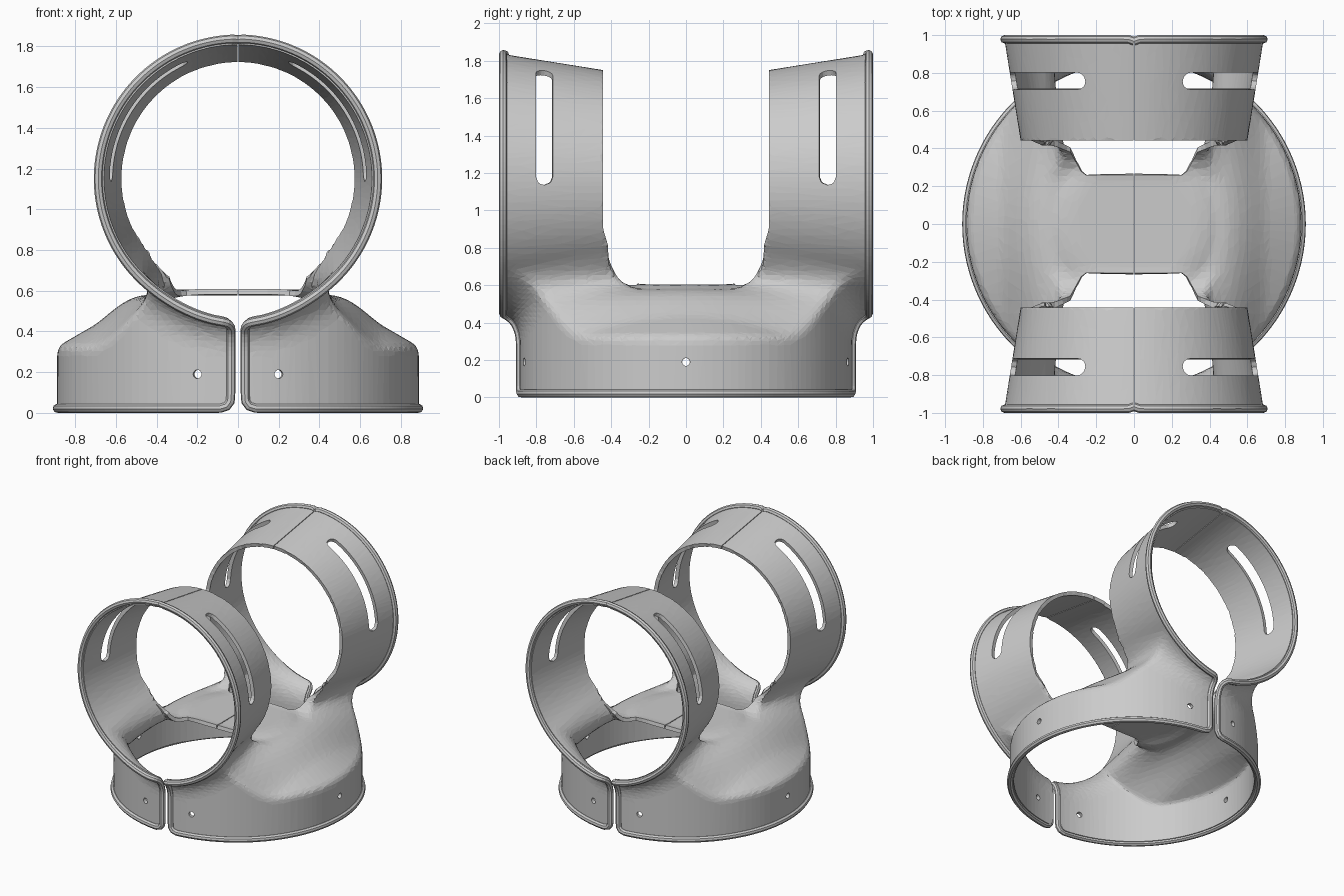
import bpy, bmesh, math
from mathutils import Vector

if "Cube" in bpy.data.objects:
    bpy.data.objects.remove(bpy.data.objects["Cube"])

H = 0.025            # sampling step of the blended surface
CZ = 1.15            # height of the collar axis


def collar_radius(y):
    return 0.6 + 0.16 * (abs(y) - 0.44)


def smooth_min(a, b, k):
    h = max(k - abs(a - b), 0) / k
    return min(a, b) - h * h * k / 4


def smoothstep(t):
    t = min(max(t, 0), 1)
    return t * t * (3 - 2 * t)


def field(p):
    """Domed skirt, raised under the collars, blended with a flared pipe along y."""
    x, y, z = abs(p[0]), abs(p[1]), p[2]
    r = math.hypot(x, y)
    cone = -smooth_min(-(0.33 + 0.578 * (0.88 - r)), 1, 0.1)
    cone = smooth_min(cone, 0.605, 0.06)
    top = max(cone, cone + (0.58 - cone) * smoothstep((0.72 - x) / 0.36))
    dome = -smooth_min(0.888 - r, 0.8 * (top - z), 0.03)
    pipe = max(math.hypot(x, z - CZ) - collar_radius(y), 0.415 - y)
    return smooth_min(dome, pipe, 0.2)


def surface_net(f, lo, hi):
    """Quad mesh of f = 0 inside a box."""
    n = [int((hi[a] - lo[a]) / H) + 1 for a in range(3)]
    pos = lambda c: Vector([lo[a] + c[a] * H for a in range(3)])
    val = {(i, j, k): f(pos((i, j, k))) for i in range(n[0])
           for j in range(n[1]) for k in range(n[2])}
    cells, quads = {}, []
    for c, v0 in val.items():
        for a in range(3):
            d = list(c)
            d[a] += 1
            v1 = val.get(tuple(d))
            if v1 is None or (v0 < 0) == (v1 < 0):
                continue
            hit = pos(c).lerp(pos(d), v0 / (v0 - v1))
            quad = []
            for s, t in ((0, 0), (1, 0), (1, 1), (0, 1)):
                q = list(c)
                q[(a + 1) % 3] -= s
                q[(a + 2) % 3] -= t
                quad.append(tuple(q))
                cells.setdefault(tuple(q), []).append(hit)
            quads.append(quad)
    bm = bmesh.new()
    vs = {c: bm.verts.new(sum(h, Vector()) / len(h)) for c, h in cells.items()}
    for q in quads:
        bm.faces.new([vs[c] for c in q])
    bm.normal_update()
    for face in bm.faces:
        m, nrm = face.calc_center_median(), face.normal * 0.01
        if f(m + nrm) < f(m - nrm):
            face.normal_flip()
    return bm


def trim(bm, g):
    """Cut the sheet along g = 0 and drop the negative side."""
    bmesh.ops.triangulate(bm, faces=bm.faces[:])
    val = {v: g(v.co) for v in bm.verts}
    new = []
    for e in bm.edges[:]:
        a, b = e.verts
        if val[a] * val[b] < 0:
            v = bmesh.utils.edge_split(e, a, val[a] / (val[a] - val[b]))[1]
            val[v] = 0
            new.append(v)
    if new:
        bmesh.ops.connect_verts(bm, verts=new)
    dead = [fc for fc in bm.faces if any(val.get(v, 0) < 0 for v in fc.verts)]
    bmesh.ops.delete(bm, geom=dead, context='FACES')


def border(p):
    """Skirt foot, collar mouth and the rounded front gap."""
    gap = p.z < 0.7 and p.y > 0.6
    xx = max(0.085 - p.x, 0) if gap else 0
    g = 0.05 - math.hypot(xx, max(0.072 - p.z, 0), max(p.y - 0.928, 0))
    return g if gap else min(g, p.x - 0.003)


def collar_edge(p):
    """Clean inner end of the collar, fading out into the fillet."""
    return p.y - 0.443 + 0.3 * max(0.9 - p.z, 0) if p.z > 0.76 else 1


def tunnel(p):
    if 0.2 < p.y < 0.44 and p.z < 0.95:
        inside = collar_radius(0.44) - 0.012 - math.hypot(p.x, p.z - CZ)
        return -min(inside, p.y - 0.26)
    return 1


def underpass(p):
    """Opening between the saddle plate and each collar."""
    if p.z < 0.4 or p.z > 0.9:
        return 1
    half = 0.27 + 0.1 * min(max((p.y - 0.26) / 0.18, 0), 1)
    return -min(half - p.x, p.y - 0.26, 0.8 - p.y)


def slot(p):
    if p.z < 1:
        return 1
    s = 0.65 * math.atan2(p.x, p.z - CZ)
    return math.hypot(s - min(max(s, 0.31), 0.99), p.y - 0.757) - 0.045


HOLES = [Vector((0.2, 0.865, 0.19)), Vector((0.888, 0, 0.19))]


def screw_holes(p):
    return min((p - h).length for h in HOLES) - 0.021


# quarter of the shell
sheet = surface_net(field, (-2.3 * H, -2.3 * H, -2.3 * H), (0.98, 1.06, 1.95))
near = [e for e in sheet.edges if screw_holes((e.verts[0].co + e.verts[1].co) / 2) < 0.04]
bmesh.ops.subdivide_edges(sheet, edges=near, cuts=3, use_grid_fill=True)
for g in (border, collar_edge, tunnel, underpass, slot, screw_holes, lambda p: p.y):
    trim(sheet, g)
bmesh.ops.remove_doubles(sheet, verts=sheet.verts[:], dist=0.0015)

# edges that carry the rounded bead
bead = bmesh.new()
for e in sheet.edges:
    if not e.is_boundary:
        continue
    a, b = (v.co.copy() for v in e.verts)
    m = (a + b) / 2
    seam = m.y < 0.002 or (m.z > 1 and m.x < 0.005)
    if not seam and (m.y > 0.95 or m.z < 0.07 or (m.x < 0.08 and m.z < 0.55 and m.y > 0.7)):
        bead.edges.new((bead.verts.new(a), bead.verts.new(b)))
bmesh.ops.remove_doubles(bead, verts=bead.verts[:], dist=0.0001)
bmesh.ops.remove_doubles(bead, verts=bead.verts[:], dist=0.014)
for v in bead.verts:                     # reach the mirror planes
    if v.co.y < 0.02:
        v.co.y = -0.001
    if v.co.z > 1 and v.co.x < 0.02:
        v.co.x = -0.001


def make_object(name, bm):
    me = bpy.data.meshes.new(name)
    bm.to_mesh(me)
    bm.free()
    ob = bpy.data.objects.new(name, me)
    bpy.context.collection.objects.link(ob)
    return ob


def mirror(ob):
    m = ob.modifiers.new("mirror", 'MIRROR')
    m.use_axis = (True, True, False)
    m.merge_threshold = 0.001


# thin shell with lightly faceted faces
shell = make_object("clamp_shell", sheet)
mirror(shell)
dec = shell.modifiers.new("facets", 'DECIMATE')
dec.ratio = 0.15
sol = shell.modifiers.new("wall", 'SOLIDIFY')
sol.thickness = 0.028
sol.offset = -1

# rolled bead round the mouths, gap and foot
rim = make_object("rolled_rim", bead)
bpy.ops.object.select_all(action='DESELECT')
rim.select_set(True)
bpy.context.view_layer.objects.active = rim
bpy.ops.object.convert(target='CURVE')
rim = bpy.context.view_layer.objects.active
rim.data.dimensions = '3D'
rim.data.bevel_depth = 0.022
rim.data.bevel_resolution = 2
mirror(rim)
